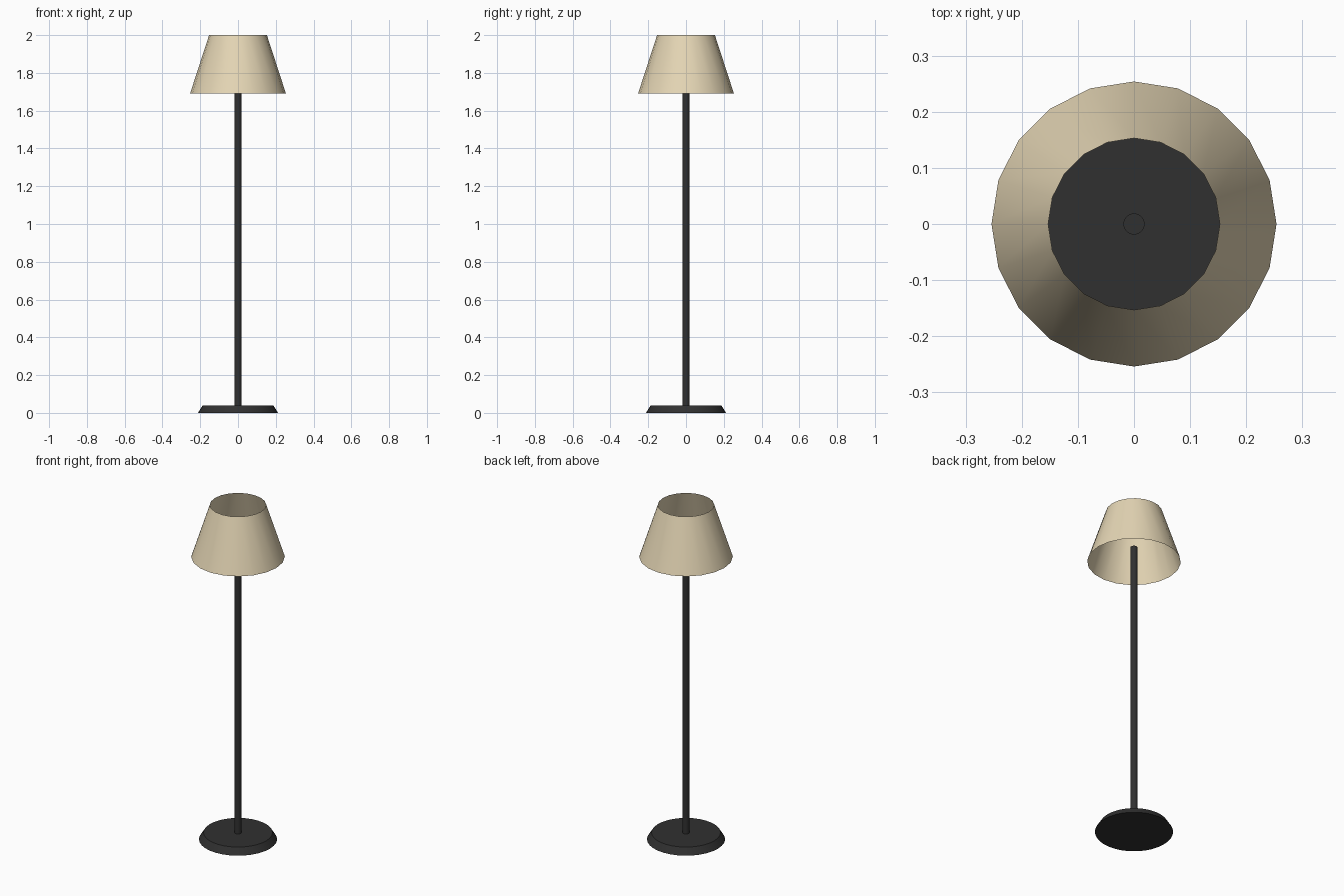
import bpy, math

if "Cube" in bpy.data.objects:
    bpy.data.objects.remove(bpy.data.objects["Cube"])


def material(name, rgb):
    m = bpy.data.materials.new(name)
    m.diffuse_color = (*rgb, 1.0)
    m.use_nodes = True
    m.node_tree.nodes["Principled BSDF"].inputs["Base Color"].default_value = m.diffuse_color
    return m


def tapered(name, sides, r_low, r_high, z_low, z_high, mat, fill='NGON'):
    """Upright tapered cylinder with a vertex ring at each end."""
    bpy.ops.mesh.primitive_cone_add(
        vertices=sides, radius1=r_low, radius2=r_high, depth=z_high - z_low,
        end_fill_type=fill, location=(0, 0, (z_low + z_high) / 2))
    obj = bpy.context.object
    obj.name = name
    obj.data.materials.append(mat)
    bpy.ops.object.shade_smooth_by_angle(angle=math.radians(30))
    return obj


metal = material("dark_metal", (0.03, 0.03, 0.03))
fabric = material("cream_fabric", (0.78, 0.67, 0.46))

# Weighted foot with bevelled rim
tapered("base", 32, 0.212, 0.187, 0.0, 0.04, metal)
# Pole ending inside the shade
tapered("pole", 20, 0.019, 0.019, 0.035, 1.78, metal)
# Open-ended thin shade
tapered("shade", 20, 0.254, 0.153, 1.69, 2.0, fabric, fill='NOTHING')
